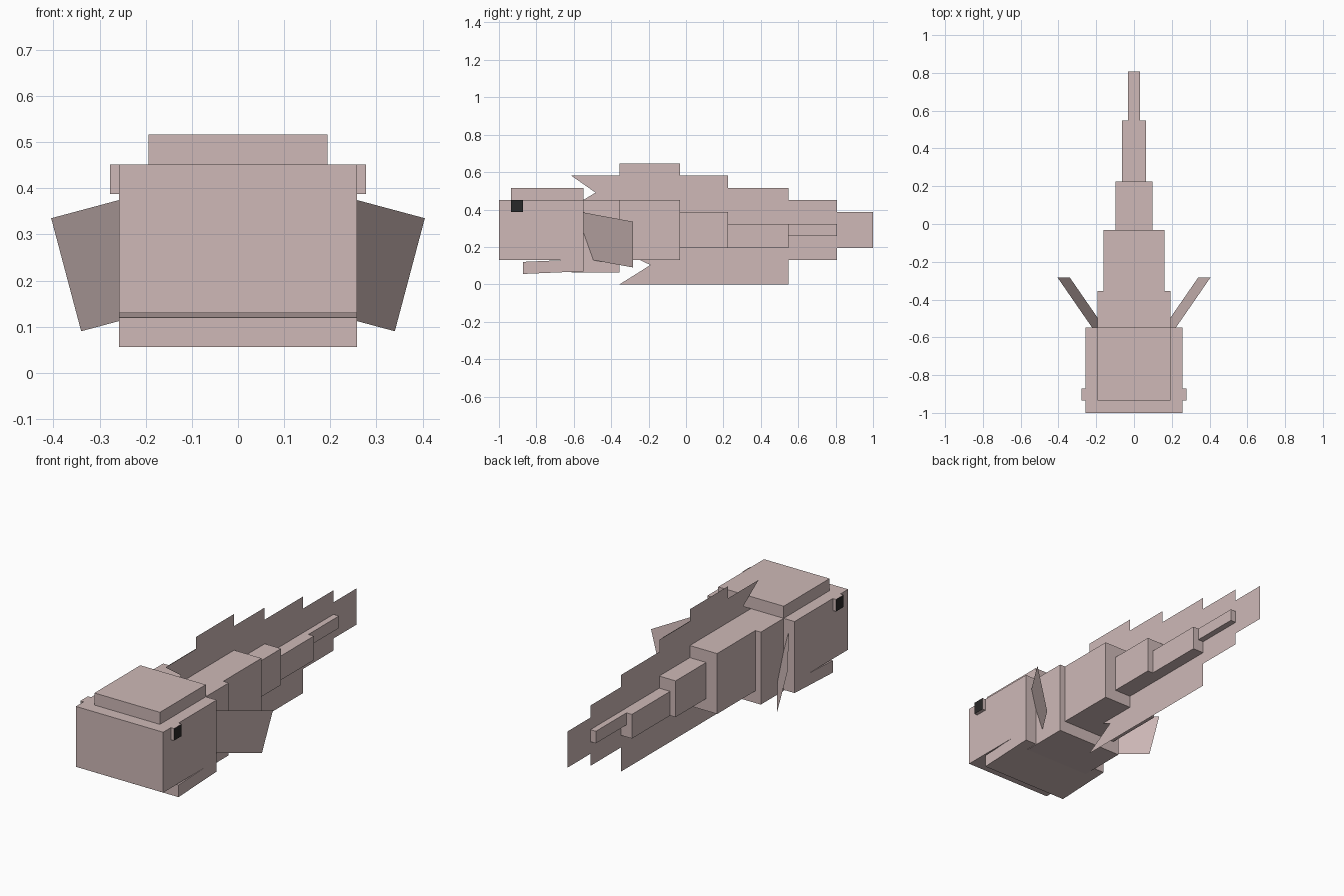
import bpy
import bmesh
from mathutils import Vector

cube = bpy.data.objects.get("Cube")
if cube:
    bpy.data.objects.remove(cube, do_unlink=True)

U = 2 / 31  # one block of the modelling grid


def material(name, rgb):
    mat = bpy.data.materials.new(name)
    mat.use_nodes = True
    colour = (*rgb, 1)
    mat.diffuse_color = colour
    bsdf = mat.node_tree.nodes["Principled BSDF"]
    bsdf.inputs["Base Color"].default_value = colour
    bsdf.inputs["Roughness"].default_value = 0.9
    return mat


SKIN = material("pale pink skin", (0.62, 0.485, 0.475))
BLACK = material("eye black", (0.022, 0.021, 0.021))


def finish(name, bm, mats=(SKIN,)):
    mesh = bpy.data.meshes.new(name)
    bm.to_mesh(mesh)
    bm.free()
    for mat in mats:
        mesh.materials.append(mat)
    obj = bpy.data.objects.new(name, mesh)
    bpy.context.collection.objects.link(obj)
    return obj


def box_mesh(x, y, z):
    """Box from (low, high) pairs along each axis."""
    bm = bmesh.new()
    bmesh.ops.create_cube(bm, size=1)
    for v in bm.verts:
        v.co = Vector(r[0] if c < 0 else r[1] for c, r in zip(v.co, (x, y, z)))
    return bm


def block(name, half_width, y, z):
    """Centred box, sized in grid blocks; y counts back from the nose."""
    return finish(name, box_mesh((-half_width * U, half_width * U),
                                 (y[0] * U - 1, y[1] * U - 1),
                                 (z[0] * U, z[1] * U)))


def sheet(name, points):
    bm = bmesh.new()
    bm.faces.new([bm.verts.new(p) for p in points])
    return finish(name, bm)


# Head and body, tapering to the tail
block("head", 4, (0, 7), (2, 7))
block("head_crest", 3, (1, 7), (7, 8))
block("neck", 3, (6, 10), (1, 7))
block("body", 2.5, (10, 15), (2, 7))
block("tail_base", 1.5, (15, 19), (3, 6))
block("tail_middle", 1, (19, 24), (3, 5))
block("tail_tip", 0.5, (24, 28), (4, 5))

# Lower jaw, hanging slightly open at the front
jaw = block("lower_jaw", 4, (2, 7), (1, 2))
for v in jaw.data.vertices:
    v.co.z += 0.005 if v.co.y > -0.7 else -0.009

# Eyes: only the outer face is black
for side, name in ((1, "left_eye"), (-1, "right_eye")):
    bm = box_mesh(sorted((side * 0.25, side * 0.277)),
                  (U - 1, 2 * U - 1), (6 * U, 7 * U))
    bm.normal_update()
    for f in bm.faces:
        f.material_index = int(f.normal.x * side > 0.9)
    finish(name, bm, (SKIN, BLACK))

# Stepped vertical fin along the back, tail and belly
top_steps = ((10, 10), (15, 9), (19, 8), (24, 7), (28, 6), (31, None))
outline = [(6, 9)]
height = 9
for y, next_height in top_steps:
    outline.append((y, height))
    if next_height is not None:
        outline.append((y, next_height))
        height = next_height
outline += [(31, 3), (28, 3), (28, 2), (24, 2), (24, 0), (10, 0)]
outline += [(12.55, 1.6), (11.5, 2.1), (11.5, 6.8), (7, 6.8), (7, 7), (8.0, 7.6)]
sheet("tail_fin", [(0, y * U - 1, z * U) for y, z in outline])

# Swept side fins, rooted in the neck
sweep = Vector((-0.69, -1, 0.185)) * 0.31
for side, name in ((1, "left_fin"), (-1, "right_fin")):
    top = Vector((0.405, -0.283, 0.335))
    bottom = Vector((0.34, -0.283, 0.09))
    corners = (top, bottom, bottom + sweep, top + sweep)
    sheet(name, [(side * p.x, p.y, p.z) for p in corners])
